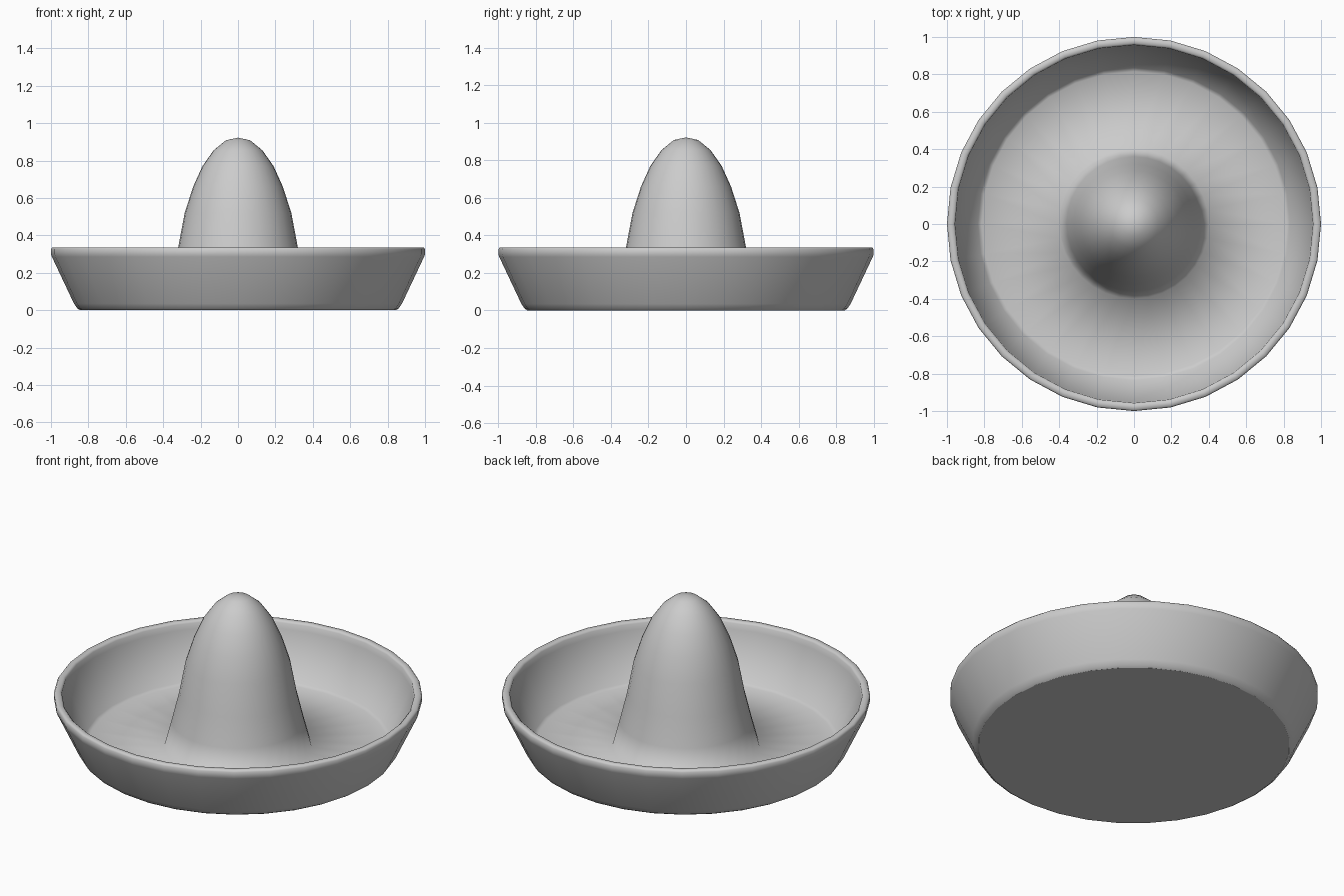
import bpy, bmesh, math

if "Cube" in bpy.data.objects:
    bpy.data.objects.remove(bpy.data.objects["Cube"])

SIDES = 32

# Profile (radius, height): underside, flared wall, rim, inner wall, floor, central dome
PROFILE = [
    (0.845, 0.0), (0.86, 0.01), (0.877, 0.035), (0.995, 0.285), (1.0, 0.30),
    (1.0, 0.325), (0.993, 0.335), (0.967, 0.335), (0.957, 0.325), (0.955, 0.29),
    (0.835, 0.035), (0.815, 0.024), (0.40, 0.018),
    (0.36, 0.17), (0.32, 0.335), (0.285, 0.52), (0.24, 0.66),
    (0.19, 0.77), (0.13, 0.855), (0.065, 0.908),
]
APEX = 0.922


def ring(bm, r, z):
    return [bm.verts.new((r * math.cos(2 * math.pi * i / SIDES),
                          r * math.sin(2 * math.pi * i / SIDES), z))
            for i in range(SIDES)]


bm = bmesh.new()
rings = [ring(bm, r, z) for r, z in PROFILE]

# Lathed skin
for a, b in zip(rings, rings[1:]):
    for i in range(SIDES):
        j = (i + 1) % SIDES
        bm.faces.new((a[i], a[j], b[j], b[i])).smooth = True

# Dome tip
tip = bm.verts.new((0, 0, APEX))
for i in range(SIDES):
    bm.faces.new((rings[-1][i], rings[-1][(i + 1) % SIDES], tip)).smooth = True

# Flat underside with a crisp edge
base = bm.faces.new(rings[0][::-1])
for e in base.edges:
    e.smooth = False

bmesh.ops.recalc_face_normals(bm, faces=bm.faces)
mesh = bpy.data.meshes.new("domed_dish")
bm.to_mesh(mesh)
bm.free()
dish = bpy.data.objects.new("domed_dish", mesh)
bpy.context.collection.objects.link(dish)
